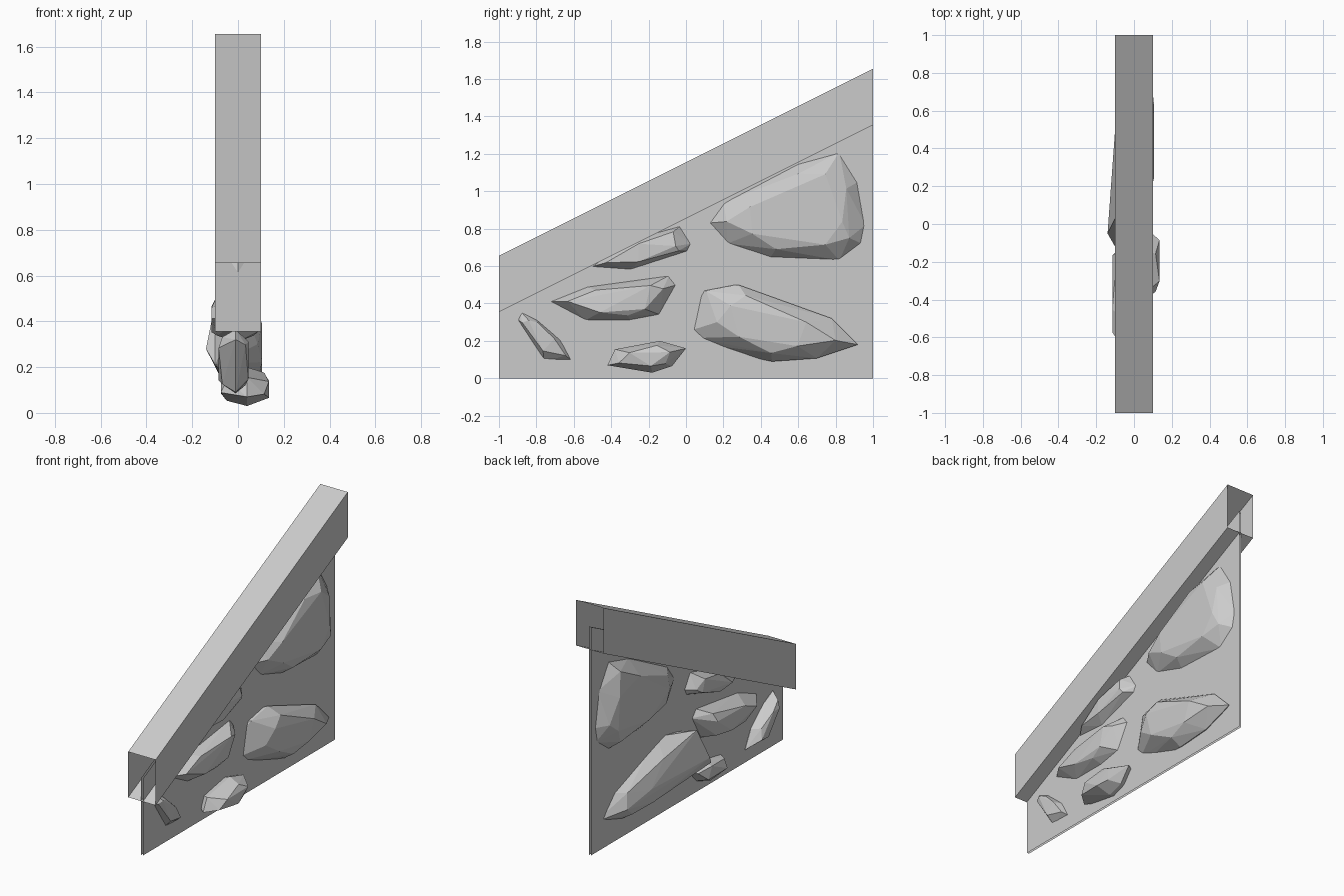
import bpy, bmesh

if "Cube" in bpy.data.objects:
    bpy.data.objects.remove(bpy.data.objects["Cube"])


def make_object(name, bm):
    bmesh.ops.recalc_face_normals(bm, faces=bm.faces)
    mesh = bpy.data.meshes.new(name)
    bm.to_mesh(mesh)
    bm.free()
    obj = bpy.data.objects.new(name, mesh)
    bpy.context.collection.objects.link(obj)
    return obj


# Sloping cap: square tube with open ends
bm = bmesh.new()
ends = []
for y, rise in ((-1, 0), (1, 1)):
    ends.append([bm.verts.new((x, y, z + rise)) for x, z in
                 ((-0.1, 0.355), (0.1, 0.355), (0.1, 0.655), (-0.1, 0.655))])
for i in range(4):
    j = (i + 1) % 4
    bm.faces.new((ends[0][i], ends[0][j], ends[1][j], ends[1][i]))
make_object("sloping_cap", bm)

# Wall: two thin sheets whose top edge is hidden inside the cap
for name, x, order in (("wall_right", 0.007, 1), ("wall_left", -0.007, -1)):
    bm = bmesh.new()
    outline = [(-1, 0), (1, 0), (1, 1.505), (-1, 0.505)]
    bm.faces.new([bm.verts.new((x, y, z)) for y, z in outline[::order]])
    mesh = bpy.data.meshes.new(name)
    bm.to_mesh(mesh)
    bm.free()
    bpy.context.collection.objects.link(bpy.data.objects.new(name, mesh))


def rock(name, outline, mid, right, left, inset=0.7, extra=()):
    """Faceted stone: side outline bulged to both sides, wrapped in a hull."""
    bm = bmesh.new()
    n = len(outline)
    cy = sum(p[0] for p in outline) / n
    cz = sum(p[1] for p in outline) / n
    for i, (y, z) in enumerate(outline):
        bm.verts.new((mid, y, z))
        for depth, odd in ((right, i % 2), (left, 1 - i % 2)):
            s = inset - 0.15 * odd
            d = mid + (depth - mid) * (1.0 if odd else 0.78)
            bm.verts.new((d, cy + (y - cy) * s, cz + (z - cz) * s))
    for p in extra:
        bm.verts.new(p)
    res = bmesh.ops.convex_hull(bm, input=bm.verts)
    junk = {g for g in res["geom_interior"] + res["geom_unused"]
            if isinstance(g, bmesh.types.BMVert)}
    bmesh.ops.delete(bm, geom=list(junk), context='VERTS')
    make_object(name, bm)


# Stones poking through both faces of the wall
rock("stone_top",
     [(.12, .83), (.22, .72), (.45, .645), (.82, .63), (.94, .72),
      (.96, .82), (.92, 1.05), (.82, 1.21), (.6, 1.15), (.2, .94)],
     0.0, 0.085, -0.085, 0.8)
rock("stone_large",
     [(.075, .31), (.107, .467), (.28, .5), (.78, .32), (.92, .18),
      (.7, .107), (.46, .09), (.18, .19)],
     0.02, 0.105, -0.08, 0.75,
     [(-.1, .03, .48), (-.14, -.05, .28), (-.1, -.12, .21), (-.1, .5, .27)])
rock("stone_middle",
     [(-.73, .41), (-.54, .31), (-.3, .31), (-.14, .34), (-.05, .5),
      (-.09, .55), (-.53, .49)],
     0.0, 0.085, -0.115, 0.75)
rock("stone_under_cap",
     [(-.51, .595), (-.3, .58), (.01, .68), (.03, .72), (-.03, .815),
      (-.3, .74)],
     0.0, 0.07, -0.075, 0.75)
rock("stone_bottom",
     [(-.42, .07), (-.38, .155), (-.14, .2), (0, .16), (-.075, .065),
      (-.18, .03)],
     0.04, 0.135, -0.075, 0.72)
rock("stone_left",
     [(-.91, .32), (-.89, .365), (-.8, .32), (-.66, .2), (-.6, .085),
      (-.76, .09)],
     -0.01, 0.045, -0.085, 0.75)
